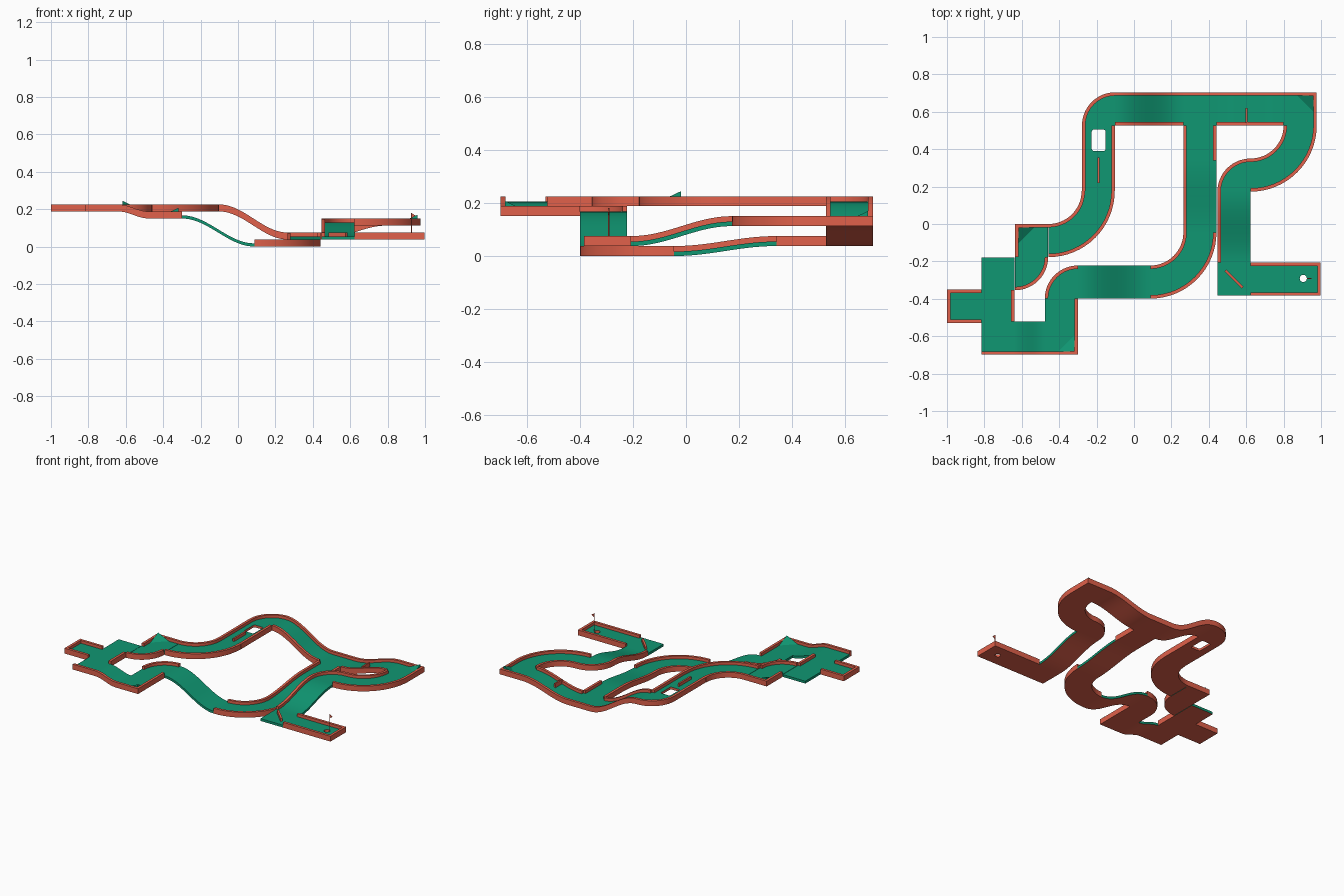
import bpy, bmesh, math
from mathutils import Vector, Matrix

if "Cube" in bpy.data.objects:
    bpy.data.objects.remove(bpy.data.objects["Cube"])

W, H, T, RIM = 0.177, 0.0375, 0.017, 0.018      # lane width, wall height, floor thickness, wall width
A, D, C, B, Z = 0.1875, 0.15, 0.1125, 0.0375, 0.0   # lane levels


def material(name, col):
    m = bpy.data.materials.new(name)
    m.diffuse_color = (*col, 1)
    m.use_nodes = True
    m.node_tree.nodes["Principled BSDF"].inputs["Base Color"].default_value = m.diffuse_color
    return m


GREEN = material("turf_green", (0.005, 0.31, 0.17))
RED = material("rim_red", (0.75, 0.12, 0.07))


def finish(name, bm, mats, under=False):
    bmesh.ops.remove_doubles(bm, verts=bm.verts, dist=1e-5)
    bmesh.ops.recalc_face_normals(bm, faces=bm.faces)
    if under:
        for f in bm.faces:
            f.normal_update()
            f.material_index = 1 if f.normal.z < -0.5 else 0
    me = bpy.data.meshes.new(name)
    bm.to_mesh(me)
    bm.free()
    for m in mats:
        me.materials.append(m)
    ob = bpy.data.objects.new(name, me)
    bpy.context.collection.objects.link(ob)
    return ob


# Stations along a lane: (x, y, normal x, normal y, base z)
def line(x0, y0, x1, y1, z0, z1=None):
    z1 = z0 if z1 is None else z1
    d = Vector((x1 - x0, y1 - y0))
    n = 1 if z0 == z1 else 20
    u = d.normalized()
    out = []
    for i in range(n + 1):
        t = i / n
        s = 0.5 - 0.5 * math.cos(math.pi * t)
        out.append((x0 + d.x * t, y0 + d.y * t, -u.y, u.x, z0 + (z1 - z0) * s))
    return out


def arc(cx, cy, r, a0, a1, z, n=16):
    out = []
    for i in range(n + 1):
        a = math.radians(a0 + (a1 - a0) * i / n)
        c, s = math.cos(a), math.sin(a)
        out.append((cx + r * c, cy + r * s, c, s, z))
    return out


def strip(name, path, lo, hi, h, mats, under=False):
    bm = bmesh.new()
    rings = []
    for x, y, nx, ny, z in path:
        rings.append([bm.verts.new((x + nx * o, y + ny * o, z + k))
                      for o, k in ((lo, 0), (hi, 0), (hi, h), (lo, h))])
    for p, q in zip(rings, rings[1:]):
        for i in range(4):
            j = (i + 1) % 4
            bm.faces.new((p[i], p[j], q[j], q[i]))
    bm.faces.new(rings[0])
    bm.faces.new(rings[-1][::-1])
    return finish(name, bm, mats, under)


def lane(name, path, walls=""):
    h = W / 2
    lo = -h + (RIM if "R" in walls else 0)
    hi = h - (RIM if "L" in walls else 0)
    floor = strip(name + "_floor", path, lo, hi, T, [GREEN, RED], True)
    if "L" in walls:
        strip(name + "_wall_left", path, hi, h, H, [RED])
    if "R" in walls:
        strip(name + "_wall_right", path, -h, lo, H, [RED])
    return floor


def box(name, x0, x1, y0, y1, z0, z1, mat=RED, angle=0):
    bm = bmesh.new()
    bmesh.ops.create_cube(bm, size=1)
    bmesh.ops.scale(bm, verts=bm.verts, vec=(x1 - x0, y1 - y0, z1 - z0))
    bmesh.ops.rotate(bm, verts=bm.verts, matrix=Matrix.Rotation(angle, 3, "Z"))
    bmesh.ops.translate(bm, verts=bm.verts, vec=((x0 + x1) / 2, (y0 + y1) / 2, (z0 + z1) / 2))
    return finish(name, bm, [mat])


def wedge(name, x, y, sx, sy, z, s=0.085, h=0.04):
    # Corner deflector with its peak at the outer corner
    bm = bmesh.new()
    v = [bm.verts.new(p) for p in ((x, y, z + T), (x + sx * s, y, z + T),
                                   (x, y + sy * s, z + T), (x, y, z + T + h))]
    for f in ((0, 1, 2), (0, 1, 3), (1, 2, 3), (0, 2, 3)):
        bm.faces.new([v[i] for i in f])
    finish(name, bm, [GREEN])


def cut(ob, cutter):
    cutter.hide_render = True
    cutter.hide_viewport = True
    m = ob.modifiers.new("hole", "BOOLEAN")
    m.operation, m.solver, m.object = "DIFFERENCE", "EXACT", cutter


def cylinder(name, x, y, z0, z1, r, mat, seg):
    bm = bmesh.new()
    bmesh.ops.create_cone(bm, cap_ends=True, segments=seg, radius1=r, radius2=r, depth=z1 - z0)
    bmesh.ops.translate(bm, verts=bm.verts, vec=(x, y, (z0 + z1) / 2))
    return finish(name, bm, [mat])


# Start tile and the fork column
lane("start", line(-0.815, -0.44, -0.981, -0.44, A), "LR")
box("start_end_wall", -0.999, -0.981, -0.5285, -0.3515, A, A + H)
lane("fork_middle", line(-0.727, -0.522, -0.727, -0.352, A), "R")
lane("fork_upper", line(-0.727, -0.352, -0.727, -0.18, A))
lane("fork_lower", line(-0.815, -0.61, -0.64, -0.61, A), "R")

# Upper route
lane("upper_tight_bend", arc(-0.636, -0.177, W / 2, -90, 0, A), "L")
lane("upper_corner", line(-0.548, -0.177, -0.548, -0.018, A), "L")
box("upper_corner_wall", -0.6365, -0.457, -0.018, 0, A, A + H)
wedge("upper_corner_wedge", -0.6185, -0.018, 1, -1, A)
lane("upper_wide_bend", arc(-0.457, 0.177, 1.5 * W, -90, 0, A), "LR")
straight = lane("upper_straight", line(-0.19, 0.177, -0.19, 0.527, A), "LR")
box("upper_straight_bar", -0.196, -0.184, 0.22, 0.355, A + T, A + H)
lane("upper_end_bend", arc(-0.101, 0.527, W / 2, 90, 180, A), "L")
lane("back_ramp", line(-0.101, 0.6155, 0.265, 0.6155, A, B), "LR")
lane("junction", line(0.265, 0.6155, 0.44, 0.6155, B), "L")

# Right route to the cup
lane("right_up_ramp", line(0.44, 0.6155, 0.80, 0.6155, B, C), "LR")
box("right_up_ramp_bar", 0.597, 0.607, 0.54, 0.62, 0.08, 0.115)
lane("right_corner", line(0.80, 0.6155, 0.959, 0.6155, C), "L")
box("right_corner_wall", 0.959, 0.977, 0.527, 0.704, C, C + H)
wedge("right_corner_wedge", 0.959, 0.686, -1, -1, C)
lane("right_wide_bend", arc(0.623, 0.527, 1.5 * W, -90, 0, C), "LR")
lane("right_tight_bend", arc(0.623, 0.173, W / 2, 90, 180, C), "L")
lane("right_down_ramp", line(0.5345, 0.173, 0.5345, -0.2065, C, B), "R")
lane("turn_tile", line(0.5345, -0.2065, 0.5345, -0.3835, B))
box("turn_tile_bar", 0.47, 0.60, -0.301, -0.287, B + T, B + H, RED, math.radians(-45))
cup = lane("cup_tile", line(0.623, -0.295, 0.98, -0.295, B), "LR")
box("cup_end_wall", 0.98, 0.998, -0.3835, -0.2065, B, B + H)

# Lower route back to the fork
lane("middle_straight", line(0.3525, 0.527, 0.3525, 0.34, B), "LR")
lane("middle_ramp", line(0.3525, 0.34, 0.3525, -0.045, B, Z), "R")
lane("low_wide_bend", arc(0.087, -0.045, 1.5 * W, -90, 0, Z), "LR")
lane("front_ramp", line(0.087, -0.3105, -0.30, -0.3105, Z, D))
lane("low_tight_bend", arc(-0.30, -0.399, W / 2, 90, 180, D), "L")
lane("low_corner", line(-0.3885, -0.399, -0.3885, -0.681, D), "L")
box("low_corner_wall", -0.477, -0.30, -0.699, -0.681, D, D + H)
wedge("low_corner_wedge", -0.318, -0.681, -1, 1, D)
lane("fork_ramp", line(-0.64, -0.61, -0.477, -0.61, A, D), "R")

# Rounded window in the straight and round cup hole
window = box("window_cutter", -0.226, -0.152, 0.39, 0.505, A - 0.05, A + 0.05)
bm = bmesh.new()
bm.from_mesh(window.data)
upright = [e for e in bm.edges if abs(e.verts[0].co.z - e.verts[1].co.z) > 0.05]
bmesh.ops.bevel(bm, geom=upright, offset=0.012, segments=4, affect="EDGES", profile=0.5)
bm.to_mesh(window.data)
bm.free()
cut(straight, window)
cut(cup, cylinder("cup_cutter", 0.905, -0.291, 0, 0.1, 0.019, RED, 24))

# Flag beside the cup
cylinder("flag_pole", 0.928, -0.291, B + T - 0.004, 0.18, 0.003, RED, 10)
bm = bmesh.new()
tri = [[bm.verts.new((x, y, z)) for x, z in ((0.928, 0.178), (0.928, 0.152), (0.95, 0.165))]
       for y in (-0.293, -0.289)]
bm.faces.new(tri[0])
bm.faces.new(tri[1][::-1])
for i in range(3):
    j = (i + 1) % 3
    bm.faces.new((tri[0][i], tri[0][j], tri[1][j], tri[1][i]))
finish("flag", bm, [RED])

# Smooth the curved runs, keep hard edges
for ob in bpy.context.collection.objects:
    if not ob.hide_render:
        ob.select_set(True)
        bpy.context.view_layer.objects.active = ob
bpy.ops.object.shade_smooth_by_angle(angle=math.radians(30))
